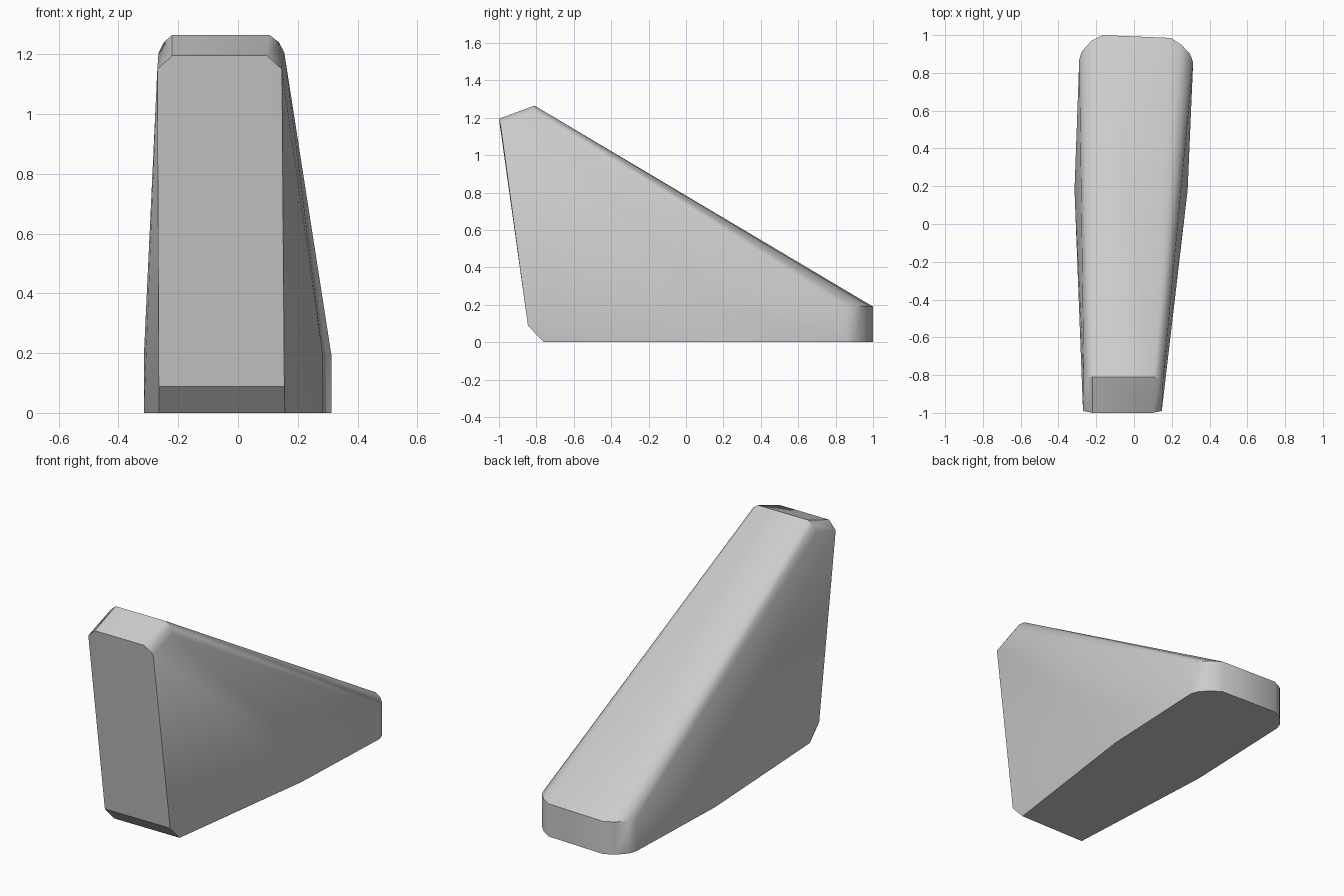
import bpy
import bmesh
import math

cube = bpy.data.objects.get("Cube")
if cube:
    bpy.data.objects.remove(cube, do_unlink=True)

# One plain grey
grey = bpy.data.materials.new("light_grey")
grey.use_nodes = True
colour = (0.6, 0.6, 0.6, 1)
grey.diffuse_color = colour
grey.node_tree.nodes["Principled BSDF"].inputs["Base Color"].default_value = colour

points = []


def pair(left, right, y, z):
    """Two corners of one cross-section, at the same depth and height."""
    points.extend([(left, y, z), (right, y, z)])


# Front face with its chamfered foot
pair(-0.265, 0.157, -0.76, 0)
pair(-0.265, 0.155, -0.845, 0.088)
pair(-0.27, 0.147, -0.99, 1.15)
pair(-0.22, 0.097, -1.0, 1.195)

# Crown, where the slope and its rounded shoulders begin
pair(-0.22, 0.105, -0.81, 1.265)
pair(-0.248, 0.137, -0.813, 1.24)
pair(-0.266, 0.155, -0.82, 1.205)

# Widest part of the sides, and the low rounded tail
for z in (0, 0.19):
    pair(-0.315, 0.284, 0.18, z)
    points.extend([
        (-0.29, 0.87, z), (-0.275, 0.915, z), (-0.225, 0.97, z), (-0.165, 1.0, z),
        (0.195, 0.985, z), (0.25, 0.95, z), (0.297, 0.9, z), (0.313, 0.855, z),
    ])

# Wrap the corners in one convex wedge
bm = bmesh.new()
verts = [bm.verts.new(p) for p in points]
result = bmesh.ops.convex_hull(bm, input=verts)
loose = [v for v in bm.verts if not v.link_faces]
bmesh.ops.delete(bm, geom=loose, context='VERTS')
bmesh.ops.dissolve_limit(bm, angle_limit=math.radians(1), verts=bm.verts, edges=bm.edges)
bmesh.ops.recalc_face_normals(bm, faces=bm.faces)
mesh = bpy.data.meshes.new("wedge_block")
bm.to_mesh(mesh)
bm.free()
mesh.materials.append(grey)

wedge = bpy.data.objects.new("wedge_block", mesh)
bpy.context.collection.objects.link(wedge)
bpy.context.view_layer.objects.active = wedge
wedge.select_set(True)
bpy.ops.object.shade_smooth_by_angle(angle=math.radians(35))
